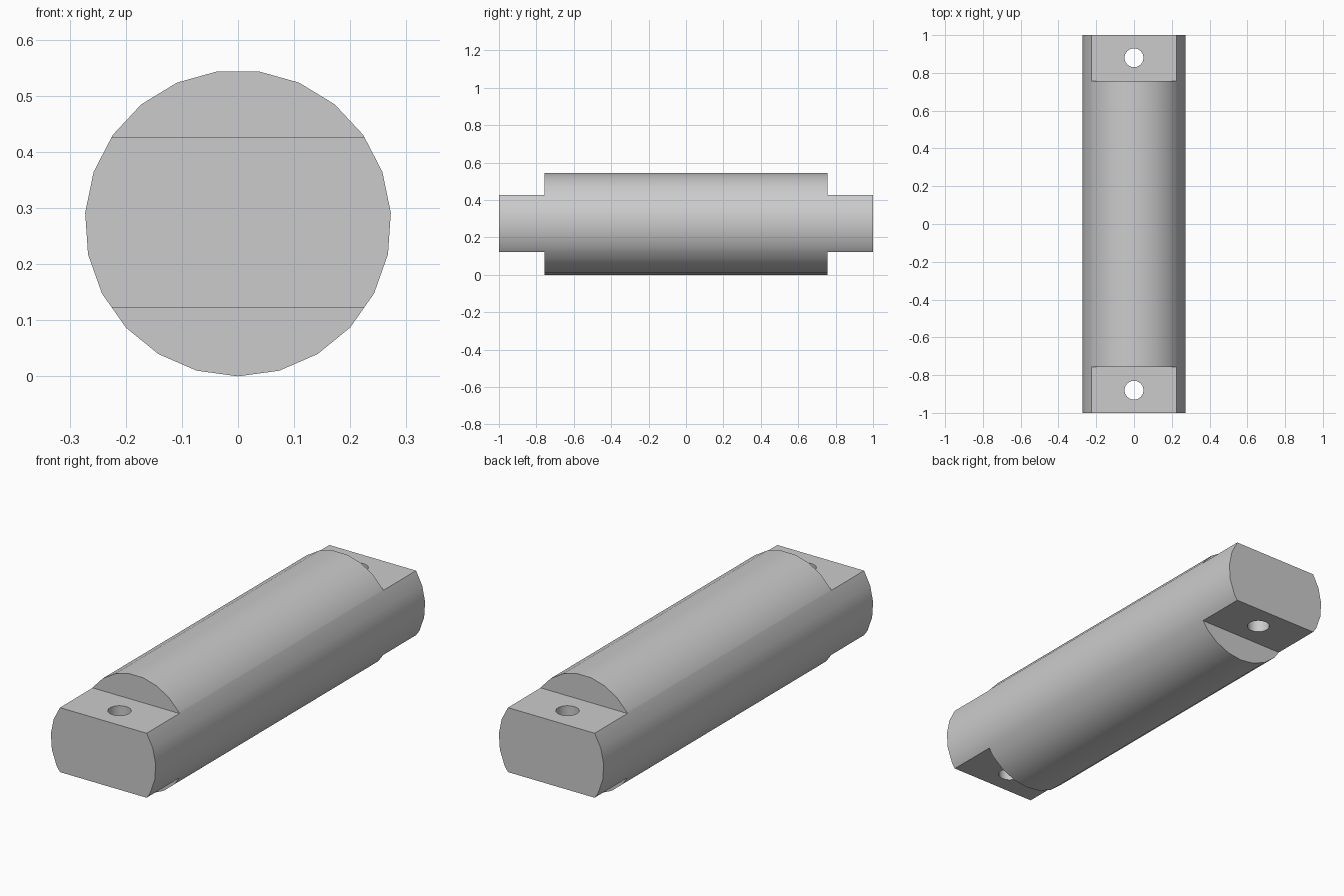
import bpy
import bmesh
from math import sin, cos, pi, radians

cube = bpy.data.objects.get("Cube")
if cube:
    bpy.data.objects.remove(cube, do_unlink=True)

RADIUS = 0.273
SIDES = 23
HALF_LENGTH = 1.0
SHOULDER = 0.757
FLAT_LOW, FLAT_HIGH = 0.123, 0.426
HOLE_Y, HOLE_RADIUS = 0.88, 0.05

grey = bpy.data.materials.new("plain grey")
grey.use_nodes = True
colour = (0.6, 0.6, 0.6, 1)
grey.diffuse_color = colour
grey.node_tree.nodes["Principled BSDF"].inputs["Base Color"].default_value = colour


def prism(name, points, depth):
    """Extrude a closed outline of 3D points along the depth vector."""
    bm = bmesh.new()
    face = bm.faces.new([bm.verts.new(p) for p in points])
    new = bmesh.ops.extrude_face_region(bm, geom=[face], use_keep_orig=True)["geom"]
    top = [v for v in new if isinstance(v, bmesh.types.BMVert)]
    bmesh.ops.translate(bm, verts=top, vec=depth)
    bmesh.ops.recalc_face_normals(bm, faces=bm.faces)
    mesh = bpy.data.meshes.new(name)
    bm.to_mesh(mesh)
    bm.free()
    mesh.materials.append(grey)
    obj = bpy.data.objects.new(name, mesh)
    bpy.context.collection.objects.link(obj)
    return obj


def circle(count, radius):
    return [(radius * sin(2 * pi * i / count), -radius * cos(2 * pi * i / count))
            for i in range(count)]


# Round bar lying along y, one corner of its outline at the bottom
pin = prism("round_pin",
            [(x, -HALF_LENGTH, z + RADIUS) for x, z in circle(SIDES, RADIUS)],
            (0, 2 * HALF_LENGTH, 0))

cutters = []
for side, end in ((-1, "front"), (1, "back")):
    # Flats above and below each end tongue
    for level, z0, z1 in (("lower", -0.2, FLAT_LOW), ("upper", FLAT_HIGH, 0.8)):
        outline = [(-0.5, side * y, z) for y, z in
                   ((SHOULDER, z0), (1.2, z0), (1.2, z1), (SHOULDER, z1))]
        cutters.append(prism(f"{end}_{level}_flat_cutter", outline, (1, 0, 0)))
    # Upright bolt hole through each tongue
    outline = [(x, y + side * HOLE_Y, -0.1) for x, y in circle(32, HOLE_RADIUS)]
    cutters.append(prism(f"{end}_hole_cutter", outline, (0, 0, 0.8)))

bpy.ops.object.select_all(action="DESELECT")
pin.select_set(True)
bpy.context.view_layer.objects.active = pin
for cutter in cutters:
    cutter.hide_render = True
    mod = pin.modifiers.new(cutter.name, "BOOLEAN")
    mod.operation = "DIFFERENCE"
    mod.solver = "EXACT"
    mod.object = cutter
    bpy.ops.object.modifier_apply(modifier=mod.name)
    bpy.data.objects.remove(cutter, do_unlink=True)

bpy.ops.object.shade_smooth_by_angle(angle=radians(30))
